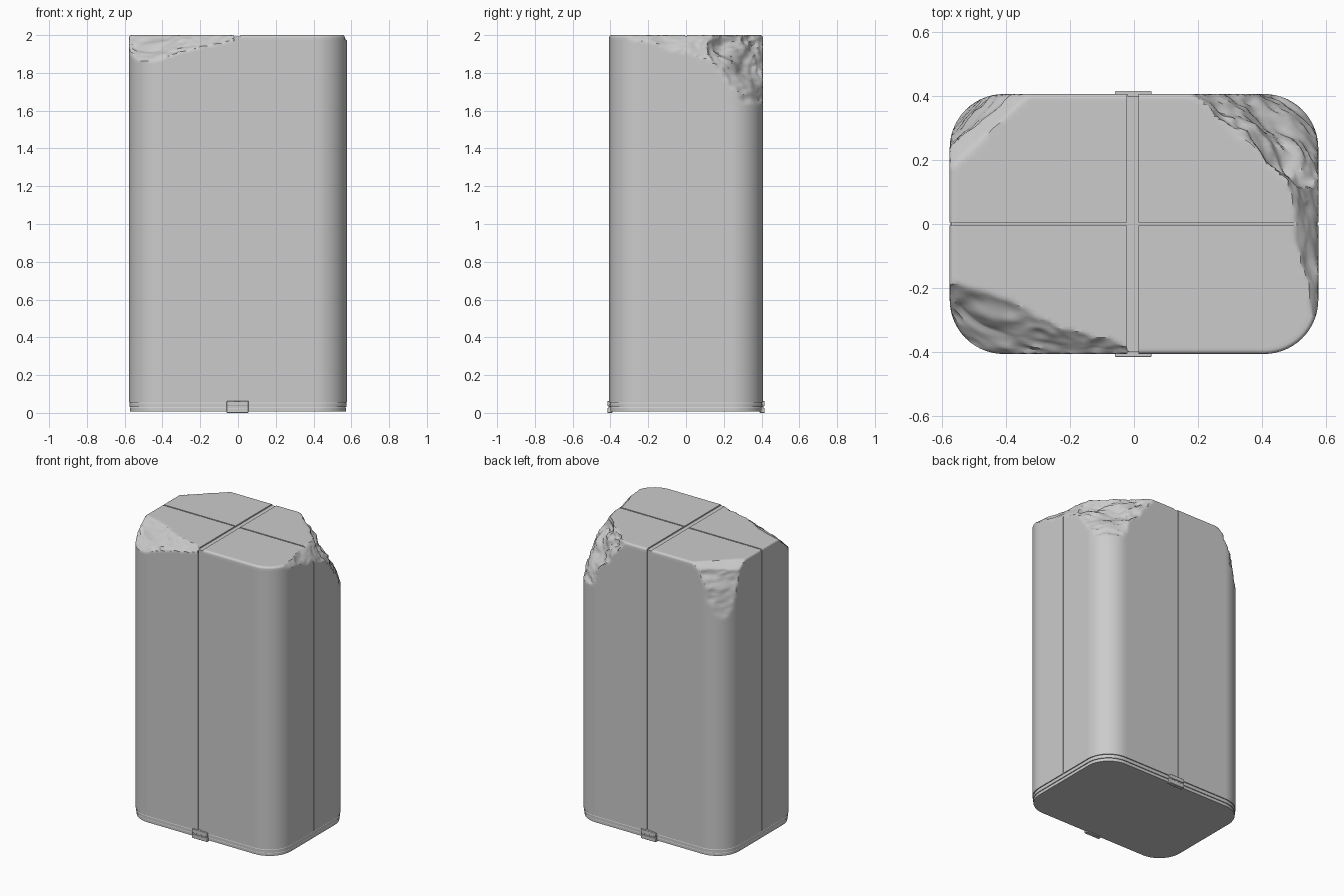
import bpy, bmesh, math
from mathutils import Vector, noise

if "Cube" in bpy.data.objects:
    bpy.data.objects.remove(bpy.data.objects["Cube"])


def outline(hx, hy, r, arc=14, nx=64, ny=40):
    """Rounded rectangle, counter-clockwise, with evenly split straight sides."""
    pts = []
    corners = [(1, 1, 0), (-1, 1, 90), (-1, -1, 180), (1, -1, 270)]
    for i, (sx, sy, a0) in enumerate(corners):
        cx, cy = sx * (hx - r), sy * (hy - r)
        for k in range(arc + 1):
            a = math.radians(a0 + 90 * k / arc)
            pts.append(Vector((cx + r * math.cos(a), cy + r * math.sin(a))))
        n = nx if i % 2 == 0 else ny
        sx2, sy2, a2 = corners[(i + 1) % 4]
        a2 = math.radians(a2)
        end = Vector((sx2 * (hx - r) + r * math.cos(a2), sy2 * (hy - r) + r * math.sin(a2)))
        start = pts[-1].copy()
        pts += [start.lerp(end, k / n) for k in range(1, n)]
    return pts


def loft(name, rings):
    """Skin closed rings and cap both ends."""
    bm = bmesh.new()
    loops = [[bm.verts.new(p) for p in ring] for ring in rings]
    n = len(loops[0])
    for a, b in zip(loops, loops[1:]):
        for i in range(n):
            j = (i + 1) % n
            bm.faces.new((a[i], a[j], b[j], b[i]))
    bm.faces.new(loops[0][::-1])
    bm.faces.new(loops[-1])
    me = bpy.data.meshes.new(name)
    bm.to_mesh(me)
    bm.free()
    ob = bpy.data.objects.new(name, me)
    bpy.context.collection.objects.link(ob)
    return ob


def box(name, x, y, z, bevel=0):
    bpy.ops.mesh.primitive_cube_add(size=1, location=[sum(r) / 2 for r in (x, y, z)])
    ob = bpy.context.object
    ob.name = name
    ob.scale = [r[1] - r[0] for r in (x, y, z)]
    bpy.ops.object.transform_apply(location=False, rotation=False, scale=True)
    if bevel:
        m = ob.modifiers.new("bevel", 'BEVEL')
        m.width, m.segments = bevel, 2
    return ob


def smooth(ob, angle):
    bpy.ops.object.select_all(action='DESELECT')
    ob.select_set(True)
    bpy.context.view_layer.objects.active = ob
    bpy.ops.object.shade_smooth_by_angle(angle=math.radians(angle))


# Broken areas: three points on each fracture plane, then roughness
FRACTURES = [
    ((-0.58, -0.17, 2.0), (0.0, -0.41, 2.0), (-0.50, -0.40, 1.84), 0.022),     # front left
    ((-0.575, 0.17, 2.0), (-0.33, 0.405, 2.0), (-0.50, 0.33, 1.94), 0.003),    # back left bevel
    ((-0.575, 0.23, 2.0), (-0.37, 0.405, 2.0), (-0.528, 0.358, 1.60), 0.025),  # back left
    ((0.50, 0.10, 2.0), (0.19, 0.405, 2.0), (0.528, 0.358, 1.62), 0.035),      # back right
    ((0.565, -0.32, 2.0), (0.46, 0.20, 2.0), (0.575, 0.15, 1.86), 0.018),      # right edge
]


def fracture(p):
    """Push a surface point back onto the rough fracture planes."""
    for a, b, c, rough in FRACTURES:
        a, b, c = Vector(a), Vector(b), Vector(c)
        n = (b - a).cross(c - a).normalized()
        if n.dot(Vector((0, 0, 1)) - a) > 0:
            n = -n
        q = Vector((p.x * 6, p.y * 6, p.z * 9))
        bump = noise.noise(q) + 0.5 * (0.5 - abs(noise.noise(q * 2.1))) + 0.2 * noise.noise(q * 4)
        depth = n.dot(p - a) - rough * bump
        if depth > 0:
            p = p - n * depth
    return p


# Monolith body
HX, HY, R = 0.577, 0.407, 0.17
side = outline(HX, HY, R)
levels = [0.055, 0.4, 0.8, 1.2, 1.4] + [1.45 + 0.0133 * i for i in range(40)]
rings = [[Vector((p.x, p.y, z)) for p in side] for z in levels]
for k in range(5):  # softened top edge
    a = k / 4 * math.pi / 2
    d = 0.014 * (1 - math.cos(a))
    ring = outline(HX - d, HY - d, R - d)
    rings.append([Vector((p.x, p.y, 1.986 + 0.014 * math.sin(a))) for p in ring])
for k in range(1, 42):
    s = 1 - k / 42
    rings.append([Vector((p.x * s, p.y * s, 2.0)) for p in rings[49]])
body = loft("stone_block", [[fracture(p) for p in ring] for ring in rings])

# Seam grooves around the body
D = 0.006
cutters = []
for s in (-1, 1):
    y = sorted((s * (HY - D), s * (HY + 0.05)))
    x = sorted((s * (HX - D), s * (HX + 0.05)))
    cutters.append(box("front_back_groove_cutter", (-0.021, 0.014), y, (0.0, 2.1)))
    cutters.append(box("side_groove_cutter", x, (-0.004, 0.004), (0.0, 2.1)))
cutters.append(box("top_groove_cutter", (-0.0212, 0.0142), (-0.6, 0.6), (2 - D * 1.4, 2.2)))
cutters.append(box("top_groove_cutter", (-0.8, 0.8), (-0.0042, 0.0042), (2 - D, 2.2)))
for c in cutters:
    c.hide_render = True
    c.hide_set(True)
    m = body.modifiers.new("groove", 'BOOLEAN')
    m.operation, m.solver, m.object = 'DIFFERENCE', 'EXACT', c
smooth(body, 32)

# Base plate in two thin layers
for name, z0, z1, d in (("base_plate", 0.008, 0.032, 0.006), ("base_gasket", 0.030, 0.056, 0.003)):
    o = outline(HX - d, HY - d, R - d)
    i = outline(HX - d - 0.004, HY - d - 0.004, R - d - 0.004)
    ob = loft(name, [[Vector((p.x, p.y, z)) for p in ring]
                     for z, ring in ((z0, o), (z1 - 0.006, o), (z1, i))])
    smooth(ob, 30)

# Clips at the front and back of the base
for label, s in (("front", -1), ("back", 1)):
    for part, z, h in (("lower", (0.0, 0.027), 0.416), ("upper", (0.036, 0.063), 0.416),
                       ("bridge", (0.02, 0.045), 0.410)):
        y = sorted((s * 0.39, s * h))
        smooth(box(f"{label}_clip_{part}", (-0.06, 0.055), y, z, 0.003), 30)
